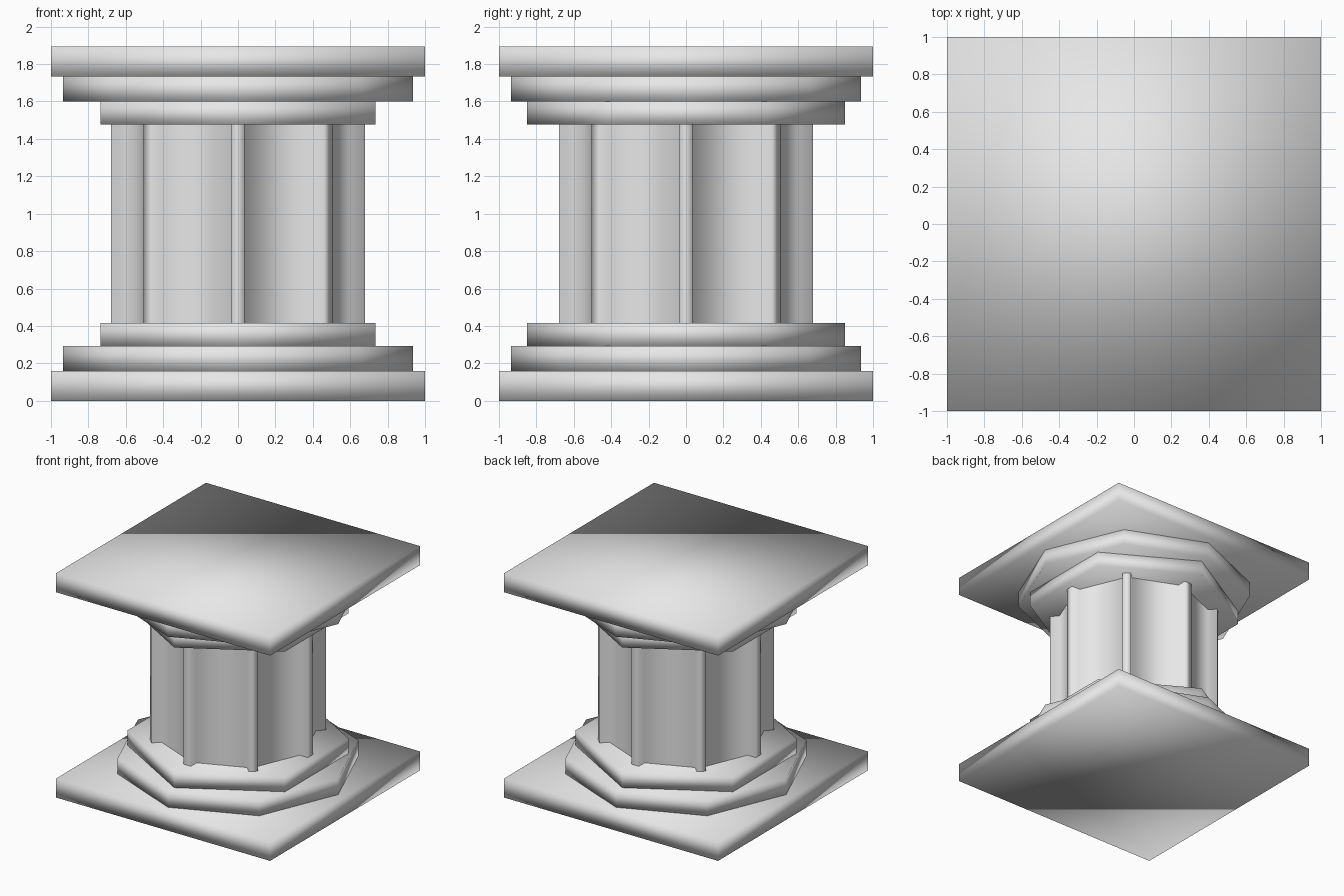
import bpy, math

if "Cube" in bpy.data.objects:
    bpy.data.objects.remove(bpy.data.objects["Cube"])

stone = bpy.data.materials.new("light grey stone")
stone.diffuse_color = (0.8, 0.8, 0.8, 1)
stone.use_nodes = True
stone.node_tree.nodes["Principled BSDF"].inputs["Base Color"].default_value = stone.diffuse_color

HEIGHT = 1.893


def prism(name, outline, z0, z1, caps=True):
    """Extrude a counter-clockwise outline between two heights, smooth shaded."""
    n = len(outline)
    verts = [(x, y, z) for z in (z0, z1) for x, y in outline]
    faces = [(i, (i + 1) % n, n + (i + 1) % n, n + i) for i in range(n)]
    if caps:
        faces += [tuple(reversed(range(n))), tuple(range(n, 2 * n))]
    mesh = bpy.data.meshes.new(name)
    mesh.from_pydata(verts, [], faces)
    mesh.materials.append(stone)
    mesh.shade_smooth()
    obj = bpy.data.objects.new(name, mesh)
    bpy.context.collection.objects.link(obj)
    return obj


def polygon(sides, radius, start):
    angles = [start + i * math.tau / sides for i in range(sides)]
    return [(radius * math.cos(a), radius * math.sin(a)) for a in angles]


def ribbed_outline(ribs, inner, outer, half):
    """Flat panels with a narrow parallel-sided rib at every corner."""
    pts = []
    for i in range(ribs):
        a = i * math.tau / ribs
        c, s = math.cos(a), math.sin(a)
        for r, t in ((inner, -half), (outer, -half), (outer, half), (inner, half)):
            pts.append((r * c - t * s, r * s + t * c))
    return pts


# Stepped base, mirrored at the top as the capital
tiers = [
    ("square_slab", polygon(4, math.sqrt(2), math.pi / 4), 0.0, 0.16),
    ("octagonal_step", polygon(8, 0.935, 0), 0.16, 0.293),
    ("hexagonal_step", polygon(6, 0.85, math.pi / 2), 0.293, 0.417),
]
for name, outline, z0, z1 in tiers:
    prism("base_" + name, outline, z0, z1)
    prism("capital_" + name, outline, HEIGHT - z1, HEIGHT - z0)

# Ribbed shaft, open-ended between the steps
prism("column_shaft", ribbed_outline(8, 0.60, 0.678, 0.035),
      0.417, HEIGHT - 0.417, caps=False)
